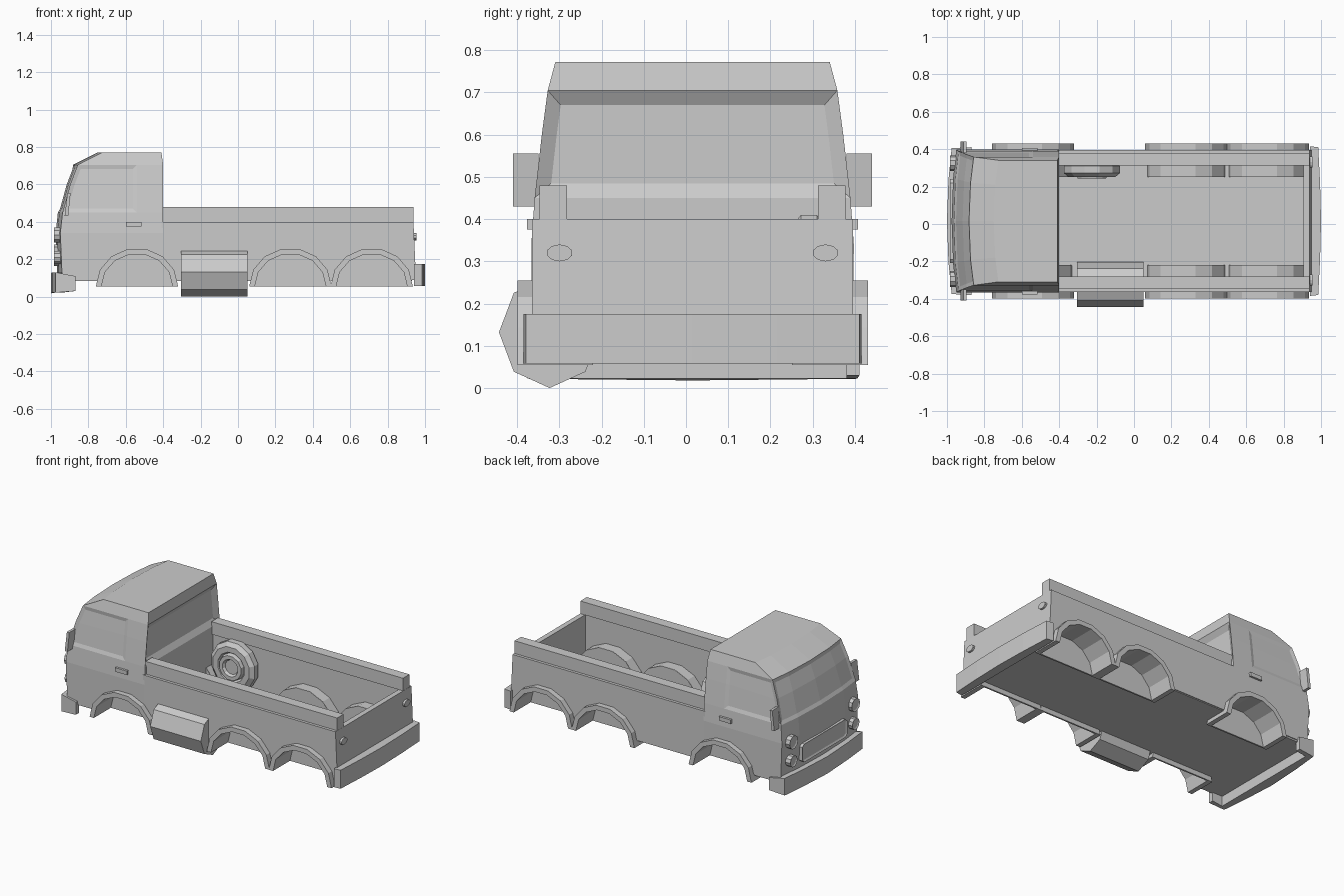
import bpy, bmesh
from math import pi, cos, sin

if "Cube" in bpy.data.objects:
    bpy.data.objects.remove(bpy.data.objects["Cube"])

YC = 0.0155  # centre line of the truck body


def finish(name, bm):
    bmesh.ops.recalc_face_normals(bm, faces=bm.faces[:])
    me = bpy.data.meshes.new(name)
    bm.to_mesh(me)
    bm.free()
    ob = bpy.data.objects.new(name, me)
    bpy.context.collection.objects.link(ob)
    return ob


def add_prism(bm, pts, axis, a, b):
    """Extrude a 2D outline along an axis: x->(y,z), y->(x,z), z->(x,y)."""
    def place(p, t):
        return {'x': (t, p[0], p[1]), 'y': (p[0], t, p[1]), 'z': (p[0], p[1], t)}[axis]
    lo = [bm.verts.new(place(p, a)) for p in pts]
    hi = [bm.verts.new(place(p, b)) for p in pts]
    n = len(pts)
    for i in range(n):
        j = (i + 1) % n
        bm.faces.new((lo[i], lo[j], hi[j], hi[i]))
    bm.faces.new(hi)
    return bm.faces.new(lo[::-1])


def prism(name, pts, axis, a, b):
    bm = bmesh.new()
    add_prism(bm, pts, axis, a, b)
    return finish(name, bm)


def rect(u0, u1, v0, v1):
    return [(u0, v0), (u1, v0), (u1, v1), (u0, v1)]


def ellipse(u, v, ru, rv, n, start=0.0):
    return [(u + ru * cos(start + 2 * pi * i / n), v + rv * sin(start + 2 * pi * i / n)) for i in range(n)]


def arch(cx, r, z=0.055):
    return [(cx + r * cos(pi * k / 7), z + (r - 0.015) * sin(pi * k / 7)) for k in range(8)]


SIDES = ((1, "left"), (-1, "right"))

# Cab: stacked plan outlines with a bowed front
levels = [(0.095, -0.965, 0.380, -0.40), (0.34, -0.975, 0.382, -0.40), (0.45, -0.963, 0.374, -0.40),
          (0.60, -0.922, 0.357, -0.40), (0.705, -0.882, 0.343, -0.40), (0.772, -0.75, 0.325, -0.41)]
bm = bmesh.new()
rings = []
for z, xf, hw, xb in levels:
    half = [(xf + 0.008, 0.6), (xf + 0.025, 1.0), (-0.54, 1.0), (xb, 1.0)]
    plan = [(xf, 0.0)] + half + [(x, -f) for x, f in half[::-1]]
    rings.append([bm.verts.new((x, YC + f * hw, z)) for x, f in plan])
n = len(rings[0])
grid = [[bm.faces.new((a[i], a[(i + 1) % n], b[(i + 1) % n], b[i])) for i in range(n)]
        for a, b in zip(rings, rings[1:])]
bm.faces.new(rings[0][::-1])
bm.faces.new(rings[-1])
bmesh.ops.recalc_face_normals(bm, faces=bm.faces[:])
# Windscreen, door windows and rear window pressed into the shell
for cols, margin, depth in (((0, 1, 7, 8), 0.022, -0.006), ((2,), 0.022, -0.006),
                            ((6,), 0.022, -0.006), ((4,), 0.035, -0.02)):
    bmesh.ops.inset_region(bm, faces=[grid[r][c] for r in (2, 3) for c in cols],
                           thickness=margin, depth=depth, use_even_offset=True)
cab = finish("cab", bm)

# Load bed
floor = prism("floor", rect(-0.95, 0.93, YC - 0.375, YC + 0.375), 'z', 0.085, 0.105)
tailgate = prism("tailgate", [(0.905, 0.088), (0.952, 0.088), (0.938, 0.40), (0.905, 0.40)],
                 'y', YC - 0.38, YC + 0.38)
to_cut = [cab, floor]
for s, side in SIDES:
    to_cut.append(prism("bed_wall_" + side, rect(-0.41, 0.91, 0.09, 0.40), 'y', YC + s * 0.305, YC + s * 0.38))
    prism("bed_rail_" + side, rect(-0.405, 0.937, 0.40, 0.48), 'y', YC + s * 0.297, YC + s * 0.362)

# Wheel openings
bm = bmesh.new()
for cx in (-0.54, 0.28, 0.715):
    for s, side in SIDES:
        opening = [(cx + 0.2, 0.0)] + arch(cx, 0.2) + [(cx - 0.2, 0.0)]
        add_prism(bm, opening, 'y', YC + s * 0.24, YC + s * 0.45)
cutter = finish("wheel_cutter", bm)
cutter.hide_render = True
for ob in to_cut:
    mod = ob.modifiers.new("openings", 'BOOLEAN')
    mod.operation, mod.object, mod.solver = 'DIFFERENCE', cutter, 'EXACT'
    bpy.context.view_layer.objects.active = ob
    bpy.ops.object.modifier_apply(modifier=mod.name)
bpy.data.objects.remove(cutter)

# Arched wheel tubs with flared fenders
for pos, cx in (("front", -0.54), ("middle", 0.28), ("rear", 0.715)):
    for s, side in SIDES:
        bm = bmesh.new()
        add_prism(bm, arch(cx, 0.22) + arch(cx, 0.19)[::-1], 'y', YC + s * 0.237, YC + s * 0.415)
        add_prism(bm, arch(cx, 0.219), 'y', YC + s * 0.236, YC + s * 0.246)
        finish(f"wheel_tub_{pos}_{side}", bm)

# Bumpers
outer = [(-0.87, -0.395), (-0.975, -0.39), (-0.992, -0.22), (-1.0, 0), (-0.992, 0.22), (-0.975, 0.39), (-0.87, 0.395)]
inner = [(-0.87, 0.365), (-0.94, 0.365), (-0.94, -0.365), (-0.87, -0.365)]
front_bumper = prism("front_bumper", [(x, y + YC) for x, y in outer + inner], 'z', 0.022, 0.13)
for v in front_bumper.data.vertices:  # arms taper towards the wheels
    if v.co.x > -0.9:
        v.co.z = 0.11 if v.co.z > 0.1 else 0.03
    elif abs(v.co.y - YC) < 0.1:
        v.co.z -= 0.004
rear = [(0.94, -0.40), (0.985, -0.395), (0.995, -0.2), (1.0, 0), (0.995, 0.2), (0.985, 0.395), (0.94, 0.40)]
prism("rear_bumper", [(x, y + YC) for x, y in rear], 'z', 0.058, 0.175)

# Front panel with recessed centre
bm = bmesh.new()
g = [(-0.225, 0.18), (-0.205, 0.165), (0.205, 0.165), (0.225, 0.18), (0.225, 0.265), (0.205, 0.28), (-0.205, 0.28), (-0.225, 0.265)]
face = add_prism(bm, [(y + YC, z) for y, z in g], 'x', -0.984, -0.93)
bmesh.ops.recalc_face_normals(bm, faces=bm.faces[:])
bmesh.ops.inset_region(bm, faces=[face], thickness=0.012, depth=-0.006)
finish("front_grille", bm)

# Lamps, mirrors and door handles
for s, side in SIDES:
    for name, z, r in (("headlight", 0.33, 0.042), ("indicator", 0.21, 0.036)):
        bm = bmesh.new()
        face = add_prism(bm, ellipse(YC + s * 0.31, z, r, r, 10), 'x', -0.984, -0.93)
        bmesh.ops.recalc_face_normals(bm, faces=bm.faces[:])
        bmesh.ops.inset_region(bm, faces=[face], thickness=0.01, depth=-0.005)
        finish(f"{name}_{side}", bm)
    prism("tail_light_" + side, ellipse(YC + s * 0.315, 0.32, 0.031, 0.02, 10, pi / 10), 'x', 0.93, 0.955)
    prism("mirror_" + side, [(-0.927, 0.43), (-0.908, 0.43), (-0.895, 0.555), (-0.912, 0.555)],
          'y', YC + s * 0.365, YC + s * 0.425)
    prism("door_handle_" + side, rect(-0.598, -0.515, 0.375, 0.40), 'y', YC + s * 0.37, YC + s * 0.392)

# Fuel tank on one side
prism("fuel_tank", ellipse(-0.323, 0.132, 0.12, 0.132, 8), 'x', -0.305, 0.05)

# Spare wheel lying against the inner bed wall
profile = [(0.14, 0.325), (0.155, 0.31), (0.155, 0.272), (0.13, 0.252), (0.095, 0.252),
           (0.085, 0.268), (0.078, 0.242), (0.055, 0.242), (0.045, 0.258)]
bm = bmesh.new()
rings = [[bm.verts.new((x, y, z)) for x, z in ellipse(-0.225, 0.26, r, r, 12, pi / 12)] for r, y in profile]
for a, b in zip(rings, rings[1:]):
    for i in range(12):
        bm.faces.new((a[i], a[(i + 1) % 12], b[(i + 1) % 12], b[i]))
bm.faces.new(rings[0])
bm.faces.new(rings[-1])
finish("spare_wheel", bm)
